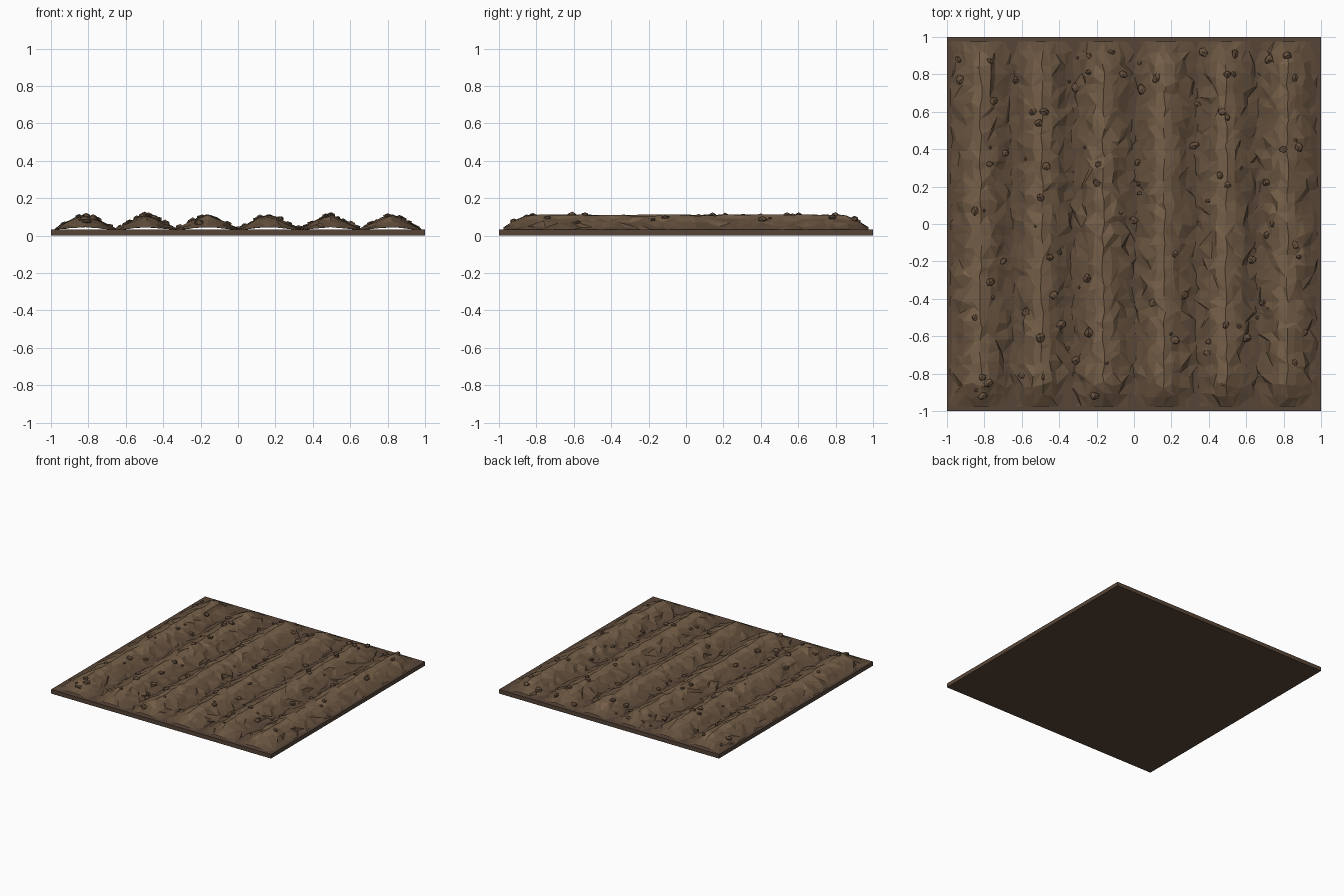
import bpy, bmesh, random
from mathutils import Vector, Matrix

if "Cube" in bpy.data.objects:
    bpy.data.objects.remove(bpy.data.objects["Cube"])

random.seed(7)
BASE = 0.033                    # top of the slab
CENTRES = [-0.82 + 0.328 * i for i in range(6)]
PROFILE = [(-0.175, 0.027), (-0.13, 0.046), (-0.085, 0.072), (-0.045, 0.092),
           (0.0, 0.109),
           (0.045, 0.092), (0.085, 0.072), (0.13, 0.046), (0.175, 0.027)]


def material(name, rgb):
    m = bpy.data.materials.new(name)
    m.diffuse_color = (*rgb, 1)
    m.use_nodes = True
    m.node_tree.nodes["Principled BSDF"].inputs["Base Color"].default_value = m.diffuse_color
    return m


SLAB = material("dark_earth", (0.095, 0.06, 0.04))
SOILS = [material("soil_low", (0.115, 0.073, 0.043)),
         material("soil_mid", (0.14, 0.088, 0.05)),
         material("soil_crest", (0.18, 0.115, 0.066))]
CLOD = material("clod_earth", (0.13, 0.08, 0.047))


def make_object(name, bm, mats):
    bmesh.ops.recalc_face_normals(bm, faces=bm.faces)
    me = bpy.data.meshes.new(name)
    bm.to_mesh(me)
    bm.free()
    for m in mats:
        me.materials.append(m)
    ob = bpy.data.objects.new(name, me)
    bpy.context.collection.objects.link(ob)
    return ob


def end_fade(y):
    return min(1.0, max(0.0, (0.985 - abs(y)) / 0.14)) ** 0.7


def soil_height(x, y):
    d = min(abs(x - c) for c in CENTRES)
    half = PROFILE[4:]
    for (a, za), (b, zb) in zip(half, half[1:]):
        if d <= b:
            z = za + (zb - za) * (d - a) / (b - a)
            return max(BASE, BASE + (z - BASE) * end_fade(y))
    return BASE


# Flat earth slab
bm = bmesh.new()
bmesh.ops.create_cube(bm, size=1, matrix=Matrix.Translation((0, 0, BASE / 2))
                      @ Matrix.Diagonal((2, 2, BASE, 1)))
make_object("earth_slab", bm, [SLAB])


# Ploughed ridges: a jittered profile swept along y with tapered ends
def ridge(index, cx):
    bm = bmesh.new()
    rows = []
    n = 34
    for j in range(n + 1):
        y0 = -0.975 + 1.95 * j / n
        row = []
        for px, pz in PROFILE:
            y = y0 + random.uniform(-0.02, 0.02) * (0 < j < n)
            f = end_fade(y)
            outer = abs(px) / 0.175
            x = px * (0.85 + 0.15 * f) + random.uniform(-1, 1) * (0.008 + 0.014 * outer)
            z = BASE + (pz - BASE) * f
            if pz > BASE:
                z += random.uniform(-0.005, 0.005) * f
            x = max(-0.99, min(0.99, cx + x))
            row.append(bm.verts.new((x, y, z)))
        rows.append(row)
    for a, b in zip(rows, rows[1:]):
        for k in range(len(PROFILE) - 1):
            q = (a[k], a[k + 1], b[k + 1], b[k])
            if random.random() < 0.5:
                tris = ((0, 1, 2), (0, 2, 3))
            else:
                tris = ((0, 1, 3), (1, 2, 3))
            for t in tris:
                bm.faces.new([q[i] for i in t])
    # Lighter soil towards the crest
    for f in bm.faces:
        z = f.calc_center_median().z + random.uniform(-0.008, 0.008)
        f.material_index = 2 if z > 0.086 else 1 if z > 0.058 else 0
    make_object(f"soil_ridge_{index + 1}", bm, SOILS)


for i, cx in enumerate(CENTRES):
    ridge(i, cx)

# Loose clods: main ones placed, a few small crumbs scattered
SPOTS = [(-.94, .88), (-.77, .87), (-.93, .77), (-.75, .66), (-.63, .77), (-.77, .32),
         (-.85, .07), (-.69, .38), (-.54, .60), (-.48, .60), (-.51, .54), (-.47, .31),
         (-.50, .14), (-.45, -.18), (-.70, -.20), (-.77, -.31), (-.85, -.50), (-.81, -.82),
         (-.78, -.85), (-.81, -.92), (-.60, -.81), (-.58, -.47), (-.50, -.61), (-.43, -.38),
         (-.39, -.54), (-.31, -.73), (-.25, -.29), (-.24, -.58), (-.21, -.92), (-.20, .22),
         (-.19, .32), (-.31, .73), (-.24, .90), (-.24, .81), (-.12, .92), (-.06, .80),
         (0, .02), (.02, .33), (.04, .72), (.12, .78), (.22, -.16), (.10, -.42),
         (.27, -.38), (.22, -.62), (.39, -.69), (.40, -.63), (.49, -.54), (.60, -.61),
         (.37, .92), (.34, .64), (.32, .42), (.46, .26), (.50, .21), (.50, .57),
         (.47, .60), (.54, .91), (.50, .80), (.72, .88), (.82, .90), (.86, .78),
         (.80, .40), (.88, .41), (.71, .22), (.74, 0), (.71, -.06), (.86, -.11),
         (.69, -.42), (.91, -.58), (.86, -.74), (.63, -.19)]


def add_clod(bm, x, y, r):
    h = soil_height(x, y)
    place = (Matrix.Translation((x, y, h + 0.1 * r))
             @ Matrix.Rotation(random.uniform(0, 6.28), 4, 'Z')
             @ Matrix.Diagonal((r * random.uniform(0.95, 1.25), r * 0.9, r * 0.65, 1)))
    res = bmesh.ops.create_icosphere(bm, subdivisions=1, radius=1, matrix=place)
    for v in res["verts"]:
        v.co += Vector([random.uniform(-0.15, 0.15) * r for _ in range(3)])


bm = bmesh.new()
for x, y in SPOTS:
    add_clod(bm, x, y, random.uniform(0.017, 0.027))
for _ in range(30):
    add_clod(bm, random.uniform(-0.9, 0.9), random.uniform(-0.9, 0.9),
             random.uniform(0.009, 0.015))
make_object("loose_clods", bm, [CLOD])
